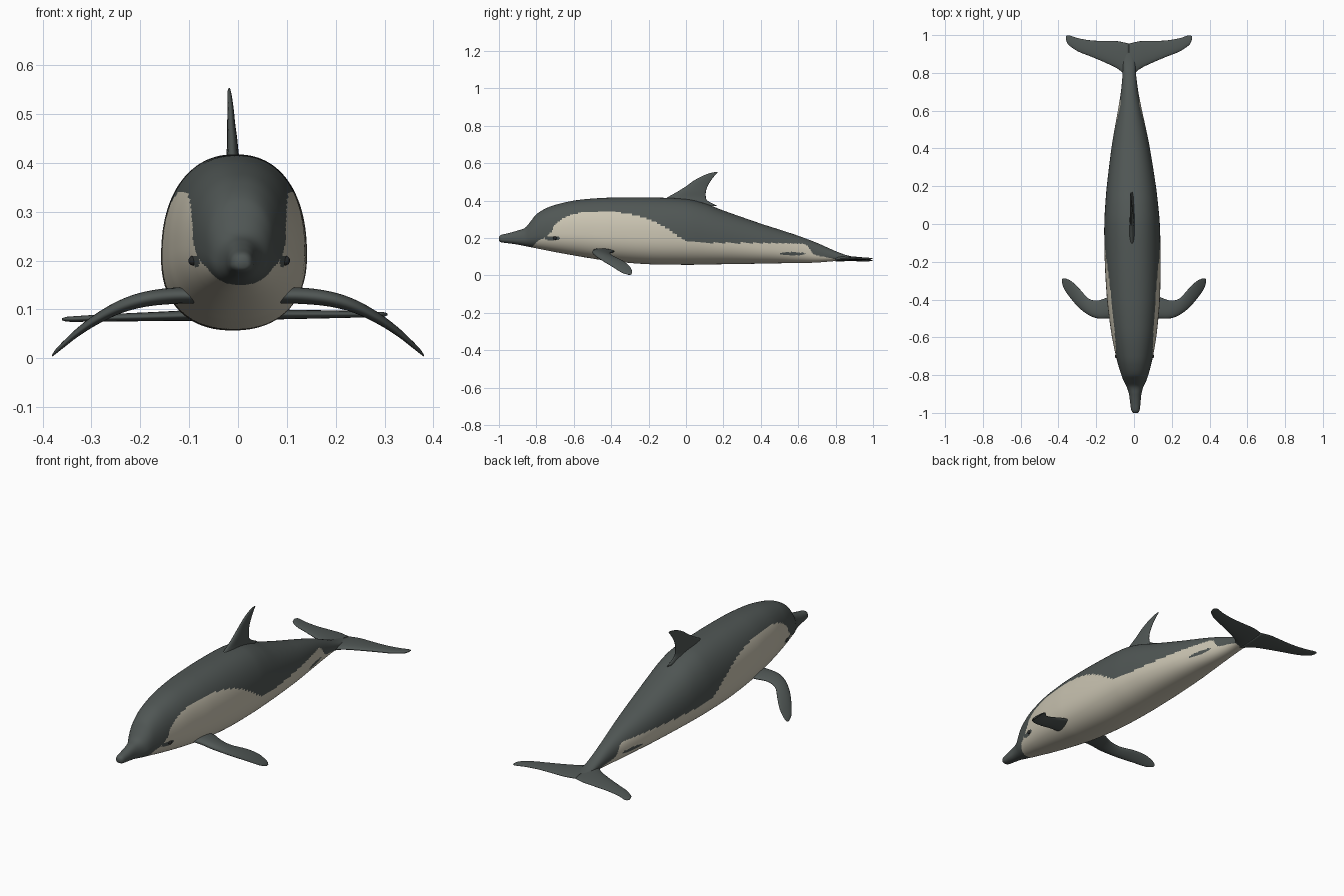
import bpy, bmesh, math

if "Cube" in bpy.data.objects:
    bpy.data.objects.remove(bpy.data.objects["Cube"])


def material(name, rgb):
    m = bpy.data.materials.new(name)
    m.diffuse_color = (*rgb, 1)
    m.use_nodes = True
    m.node_tree.nodes["Principled BSDF"].inputs["Base Color"].default_value = m.diffuse_color
    return m


DARK = material("slate_grey", (0.080, 0.094, 0.090))
PALE = material("cream", (0.60, 0.56, 0.45))
BLACK = material("eye_black", (0.02, 0.022, 0.022))


def sample(keys, t):
    """Smooth interpolation through rows of (t, value, value, ...)."""
    n = len(keys)
    t = min(max(t, keys[0][0]), keys[-1][0])
    i = 0
    while i < n - 2 and t > keys[i + 1][0]:
        i += 1
    a, b = keys[i], keys[i + 1]
    p, q = keys[max(i - 1, 0)], keys[min(i + 2, n - 1)]
    h = b[0] - a[0]
    u = (t - a[0]) / h
    out = []
    for k in range(1, len(a)):
        ma = (b[k] - p[k]) / (b[0] - p[0]) * h
        mb = (q[k] - a[k]) / (q[0] - a[0]) * h
        out.append((2*u**3 - 3*u**2 + 1) * a[k] + (u**3 - 2*u**2 + u) * ma
                   + (3*u**2 - 2*u**3) * b[k] + (u**3 - u**2) * mb)
    return out


def loft(name, rings, mats, rule=None):
    """Skin a list of closed rings, capping both ends."""
    bm = bmesh.new()
    rows = [[bm.verts.new(p) for p in r] for r in rings]
    n = len(rows[0])
    for a, b in zip(rows, rows[1:]):
        for j in range(n):
            bm.faces.new((a[j], a[(j + 1) % n], b[(j + 1) % n], b[j]))
    bm.faces.new(rows[0])
    bm.faces.new(rows[-1])
    bmesh.ops.recalc_face_normals(bm, faces=bm.faces)
    for f in bm.faces:
        f.smooth = True
        if rule:
            f.material_index = rule(f.calc_center_median())
    me = bpy.data.meshes.new(name)
    bm.to_mesh(me)
    bm.free()
    for m in mats:
        me.materials.append(m)
    ob = bpy.data.objects.new(name, me)
    bpy.context.collection.objects.link(ob)
    return ob


def blade(name, keys, place, steps=40, n=28):
    """Fin with stations (span, lead, trail, thickness, extra)."""
    rings = []
    for i in range(steps + 1):
        # stations bunch towards the tip to round it
        u = math.sin(math.pi / 2 * i / steps)
        s = keys[0][0] + (keys[-1][0] - keys[0][0]) * u
        lead, trail, thick, extra = sample(keys, s)
        ring = []
        for j in range(n):
            a = 2 * math.pi * j / n
            chord = (lead + trail) / 2 + (trail - lead) / 2 * math.cos(a)
            off = thick / 2 * math.sin(a) * (1 - 0.3 * math.cos(a))
            ring.append(place(s, chord, off, extra))
        rings.append(ring)
    return loft(name, rings, [DARK])


def bend(y):
    """Slight sideways curve of the spine."""
    return 0.008 - 0.034 * (y + 1) / 1.85


# Body: y, top, bottom, half width
BODY = [(-1.0, .208, .186, .012), (-.99, .216, .178, .021), (-.95, .226, .172, .027),
        (-.90, .240, .165, .033), (-.86, .255, .157, .045), (-.83, .290, .151, .060),
        (-.80, .327, .145, .071), (-.75, .358, .135, .086), (-.70, .377, .125, .098),
        (-.60, .400, .107, .117), (-.50, .411, .090, .130), (-.40, .416, .076, .140),
        (-.20, .417, .060, .148), (0, .408, .057, .147), (.10, .385, .058, .140),
        (.20, .347, .060, .130), (.40, .277, .063, .102), (.50, .245, .065, .084),
        (.60, .212, .066, .064), (.70, .174, .069, .046), (.80, .130, .077, .035),
        (.86, .108, .081, .032), (.93, .094, .086, .022)]
# Upper edge of the pale flank: y, height
FLANK = [(-.85, .12), (-.82, .155), (-.79, .185), (-.75, .205), (-.72, .235),
         (-.70, .270), (-.65, .310), (-.55, .337), (-.40, .340), (-.30, .328),
         (-.20, .300), (-.10, .250), (0, .185), (.05, .176), (.60, .170),
         (.65, .158), (.68, .115), (.75, .098), (.80, .085), (.84, .06)]


def body_rule(c):
    if c.y < -.84 or c.y > .83 or c.z > sample(FLANK, c.y)[0]:
        return 0
    # dark eye patch, and dark streak low on the tail stock
    if ((c.y + .715) / .04) ** 2 + ((c.z - .200) / .012) ** 2 < 1:
        return 0
    if ((c.y - .57) / .07) ** 2 + ((c.z - .116) / .009) ** 2 < 1:
        return 0
    return 1


def sgnpow(v, e):
    return math.copysign(abs(v) ** e, v)


rings = []
ROWS, SIDES = 320, 112
for i in range(ROWS + 1):
    y = -1 + 1.93 * i / ROWS
    top, bot, w = sample(BODY, y)
    mid = bot + (top - bot) * .42
    ring = []
    for j in range(SIDES):
        a = 2 * math.pi * j / SIDES
        c, s = sgnpow(math.cos(a), .88), sgnpow(math.sin(a), .88)
        ring.append((bend(y) + w * c, y, mid + s * (top - mid if s > 0 else mid - bot)))
    rings.append(ring)
loft("body", rings, [DARK, PALE], body_rule)

# Dorsal fin: height, lead, trail, thickness, x
DORSAL = [(.37, -.16, .17, .034, -.010), (.40, -.125, .115, .030, -.010),
          (.42, -.095, .106, .024, -.011), (.45, -.042, .107, .020, -.012),
          (.48, .005, .117, .016, -.014), (.51, .047, .135, .012, -.015),
          (.535, .095, .155, .009, -.017), (.548, .132, .168, .006, -.018),
          (.553, .156, .168, .003, -.018)]
blade("dorsal_fin", DORSAL, lambda s, c, o, x: (x + o, c, s))

# Flippers: span, lead, trail, thickness, height
FLIPPER = [(.07, -.50, -.38, .030, .128), (.13, -.500, -.385, .032, .128),
           (.19, -.500, -.405, .030, .121), (.24, -.482, -.395, .027, .106),
           (.29, -.445, -.342, .023, .080), (.33, -.400, -.304, .018, .052),
           (.36, -.360, -.289, .013, .026), (.374, -.335, -.288, .009, .013),
           (.381, -.310, -.293, .004, .005)]
# Flukes: span, lead, trail, thickness, height
FLUKE = [(0, .74, .955, .026, .089), (.03, .795, .962, .024, .089),
         (.06, .822, .968, .022, .089), (.12, .852, .969, .019, .088),
         (.20, .886, .972, .016, .087), (.27, .914, .984, .013, .086),
         (.31, .940, .997, .011, .085), (.325, .955, .999, .009, .085),
         (.333, .975, .994, .004, .085)]

for side, label in ((-1, "left"), (1, "right")):
    blade(label + "_flipper", FLIPPER,
          lambda s, c, o, z: (side * s, c, z + o))
    blade(label + "_fluke", FLUKE,
          lambda s, c, o, z: (side * s - .027, c, z + o + side * s * .015))
    # Eye
    bpy.ops.mesh.primitive_uv_sphere_add(segments=20, ring_count=12, radius=.010,
                                         location=(bend(-.7) + side * .094, -.70, .200))
    eye = bpy.context.object
    eye.name = label + "_eye"
    eye.data.materials.append(BLACK)
    bpy.ops.object.shade_smooth()
